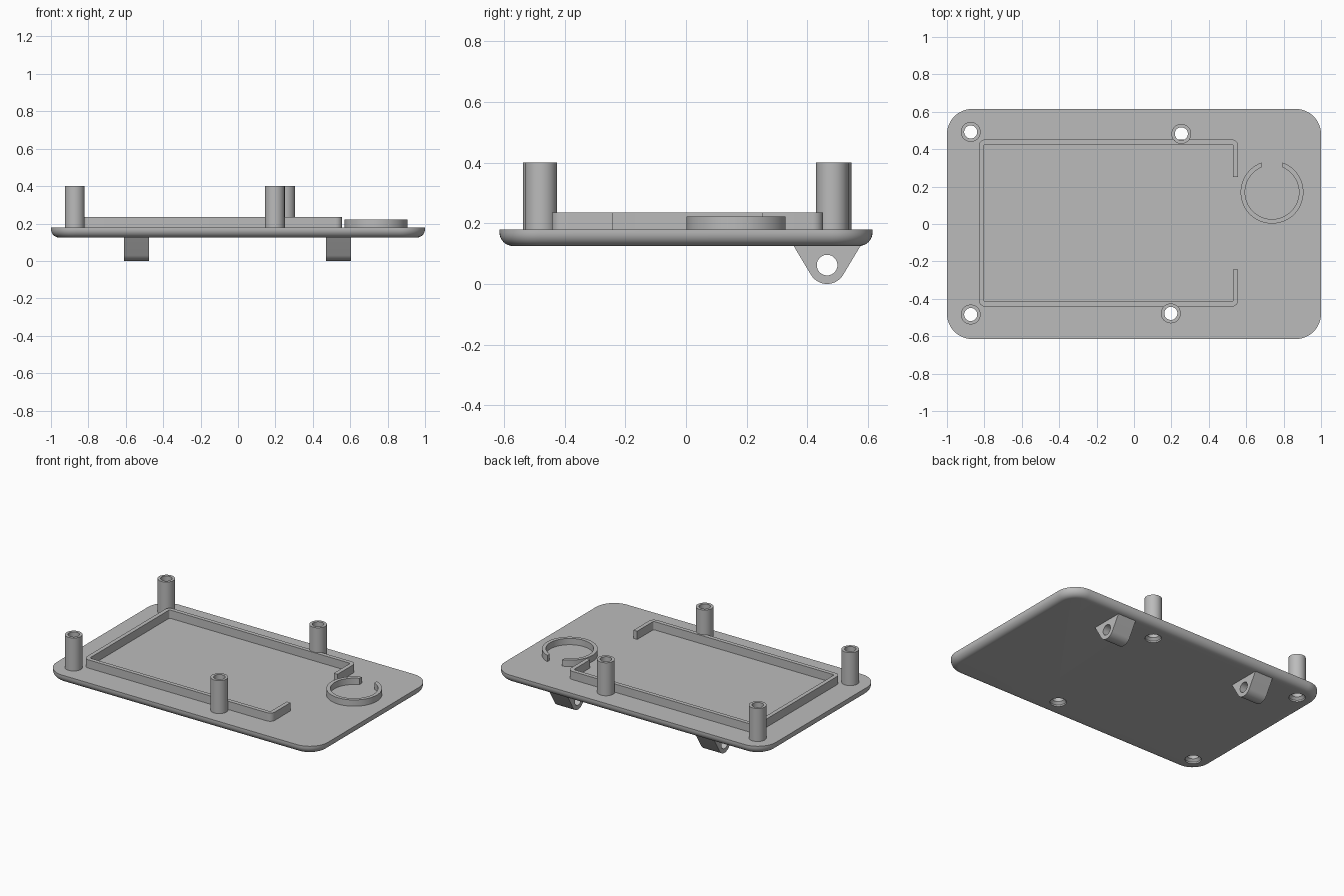
import bpy, bmesh
from math import pi, cos, sin, asin, radians
from mathutils import Matrix

cube = bpy.data.objects.get("Cube")
if cube:
    bpy.data.objects.remove(cube)

grey = bpy.data.materials.new("grey_plastic")
grey.use_nodes = True
grey.diffuse_color = (0.5, 0.5, 0.5, 1)
grey.node_tree.nodes["Principled BSDF"].inputs["Base Color"].default_value = (0.5, 0.5, 0.5, 1)

PLATE_BOTTOM, PLATE_TOP, POST_TOP = 0.125, 0.18, 0.4


def arc(cx, cy, r, a0, a1, n):
    """Points on an arc, angles in radians."""
    return [(cx + r * cos(a0 + (a1 - a0) * i / n),
             cy + r * sin(a0 + (a1 - a0) * i / n)) for i in range(n + 1)]


def rounded_rect(hx, hy, r, n=12):
    pts = []
    for k, (sx, sy) in enumerate([(1, 1), (-1, 1), (-1, -1), (1, -1)]):
        pts += arc(sx * (hx - r), sy * (hy - r), r, k * pi / 2, (k + 1) * pi / 2, n)
    return pts


def loft(name, layers, closed=False):
    """Skin a list of (outline, z) layers; cap the ends, or join last to first."""
    bm = bmesh.new()
    rings = [[bm.verts.new((x, y, z)) for x, y in pts] for pts, z in layers]
    pairs = list(zip(rings, rings[1:]))
    if closed:
        pairs.append((rings[-1], rings[0]))
    else:
        bm.faces.new(rings[0][::-1])
        bm.faces.new(rings[-1])
    for a, b in pairs:
        n = len(a)
        for i in range(n):
            j = (i + 1) % n
            bm.faces.new((a[i], a[j], b[j], b[i]))
    bmesh.ops.recalc_face_normals(bm, faces=bm.faces)
    mesh = bpy.data.meshes.new(name)
    bm.to_mesh(mesh)
    bm.free()
    mesh.materials.append(grey)
    obj = bpy.data.objects.new(name, mesh)
    bpy.context.collection.objects.link(obj)
    return obj


def prism(name, outline, z0, z1):
    return loft(name, [(outline, z0), (outline, z1)])


def circle(x, y, r, n=40):
    return arc(x, y, r, 0, 2 * pi, n)[:-1]


def select_only(obj):
    bpy.ops.object.select_all(action='DESELECT')
    obj.select_set(True)
    bpy.context.view_layer.objects.active = obj


def cut(obj, cutter):
    cutter.hide_render = True
    mod = obj.modifiers.new("hole", 'BOOLEAN')
    mod.operation, mod.solver, mod.object = 'DIFFERENCE', 'EXACT', cutter
    select_only(obj)
    bpy.ops.object.modifier_apply(modifier=mod.name)
    bpy.data.objects.remove(cutter)


parts = []

# Base plate with rounded corners and a rounded lower edge
fillet = 0.045
layers = []
for i in range(9):
    a = i / 8 * pi / 2
    inset = fillet * (1 - sin(a))
    layers.append((rounded_rect(1 - inset, 0.615 - inset, 0.135 - inset),
                   PLATE_BOTTOM + fillet * (1 - cos(a))))
layers.append((rounded_rect(1, 0.615, 0.135), PLATE_TOP))
plate = loft("base_plate", layers)
parts.append(plate)

# Hollow screw posts, drilled through the plate and countersunk below
HOLE, POST = 0.035, 0.053
posts = {"back_right_post": (-0.873, 0.492), "back_left_post": (0.253, 0.482),
         "front_right_post": (-0.873, -0.484), "front_left_post": (0.197, -0.478)}
for name, (x, y) in posts.items():
    inner, outer = circle(x, y, HOLE), circle(x, y, POST)
    parts.append(loft(name, [(inner, PLATE_TOP), (outer, PLATE_TOP),
                             (outer, POST_TOP), (inner, POST_TOP)], closed=True))
    sink = circle(x, y, 0.05)
    cut(plate, loft("drill", [(sink, 0.1), (sink, 0.135), (inner, 0.15), (inner, 0.25)]))

# Open retaining wall, one C-shaped outline
x0, x1, y0, y1, t, r = -0.83, 0.557, -0.442, 0.452, 0.027, 0.035
gap_low, gap_high = -0.243, 0.252
ri = r - t
outline = [(x1, gap_high)]
corners = [(x1, y1, -1, -1, 0), (x0, y1, 1, -1, 1), (x0, y0, 1, 1, 2), (x1, y0, -1, 1, 3)]
for cx, cy, sx, sy, k in corners:
    outline += arc(cx + sx * r, cy + sy * r, r, k * pi / 2, (k + 1) * pi / 2, 6)
outline += [(x1, gap_low), (x1 - t, gap_low)]
for cx, cy, sx, sy, k in corners[::-1]:
    outline += arc(cx + sx * r, cy + sy * r, ri, (k + 1) * pi / 2, k * pi / 2, 4)
outline.append((x1 - t, gap_high))
parts.append(prism("retaining_wall", outline, PLATE_TOP, 0.235))

# Round holder, a ring with a straight-sided gap at the back
ro, rn, half_gap = 0.168, 0.144, 0.055
ao, an = asin(half_gap / ro), asin(half_gap / rn)
ring = arc(0.738, 0.17, ro, pi / 2 + ao, pi * 2.5 - ao, 64)
ring += arc(0.738, 0.17, rn, pi * 2.5 - an, pi / 2 + an, 64)
parts.append(prism("round_holder", ring, PLATE_TOP, 0.222))

# Hinge lugs below the plate: tapered profile with a pin hole, extruded along x
to_x = Matrix(((0, 0, 1, 0), (1, 0, 0, 0), (0, 1, 0, 0), (0, 0, 0, 1)))
for name, xa, xb in (("right_hinge_lug", -0.61, -0.475), ("left_hinge_lug", 0.47, 0.605)):
    profile = [(0.355, PLATE_BOTTOM), *arc(0.465, 0.062, 0.062, radians(211), radians(329), 20),
               (0.575, PLATE_BOTTOM)]
    lug = prism(name, profile, xa, xb)
    cut(lug, prism("pin_hole", circle(0.465, 0.062, 0.034), xa - 0.1, xb + 0.1))
    lug.data.transform(to_x)
    parts.append(lug)

# Smooth curved faces, keep edges crisp
for obj in parts:
    select_only(obj)
    bpy.ops.object.shade_smooth_by_angle(angle=radians(30))
